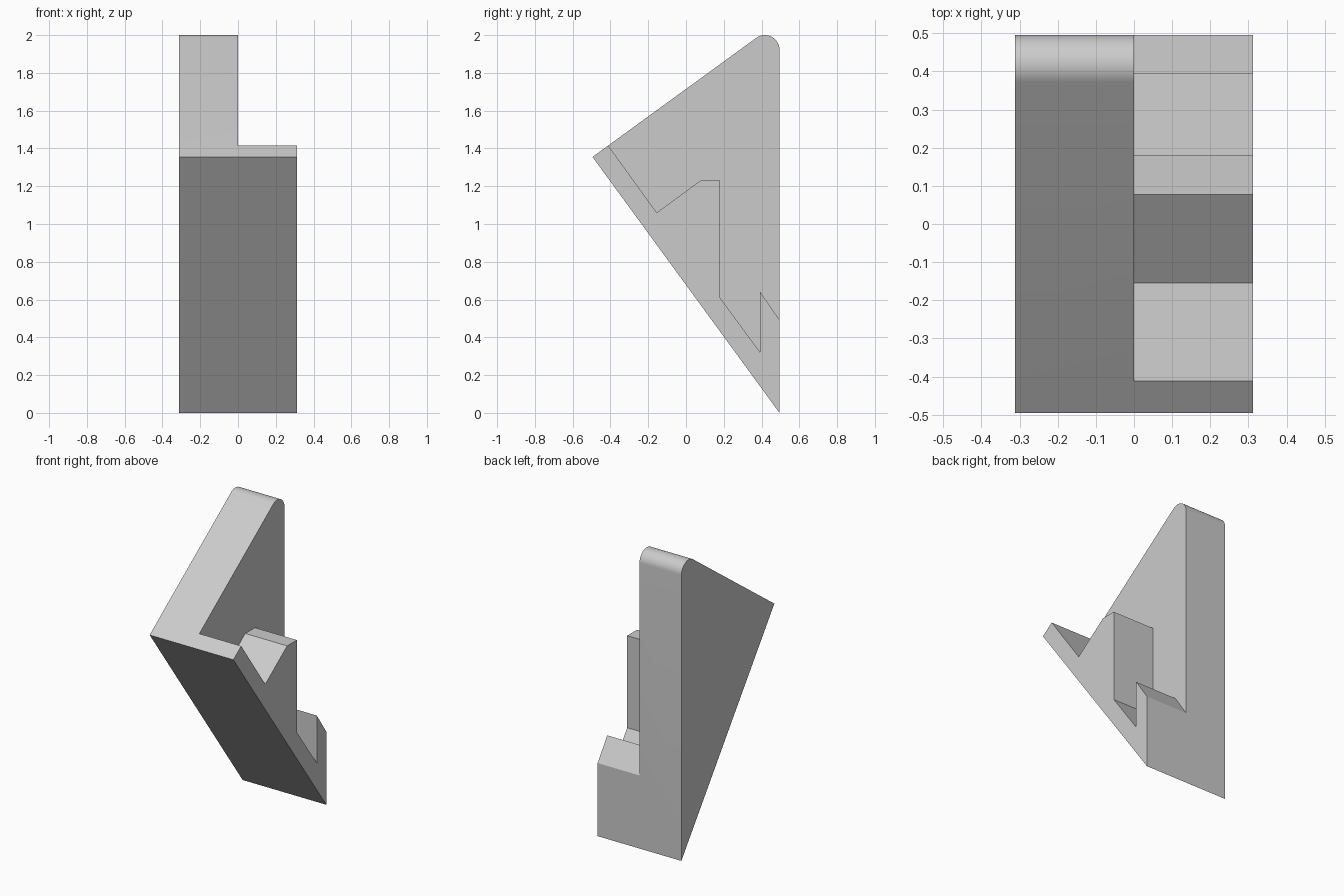
import bpy, bmesh, math

cube = bpy.data.objects.get("Cube")
if cube:
    bpy.data.objects.remove(cube, do_unlink=True)

HALF_WIDTH = 0.312
BACK = 0.495

grey = bpy.data.materials.new("light_grey")
grey.use_nodes = True
colour = (0.6, 0.6, 0.6, 1)
grey.diffuse_color = colour
grey.node_tree.nodes["Principled BSDF"].inputs["Base Color"].default_value = colour


def extrude_profile(name, profile, x0, x1):
    """Sweep a closed (y, z) profile along x."""
    bm = bmesh.new()
    face = bm.faces.new([bm.verts.new((x0, y, z)) for y, z in profile])
    swept = bmesh.ops.extrude_face_region(bm, geom=[face])["geom"]
    verts = [v for v in swept if isinstance(v, bmesh.types.BMVert)]
    bmesh.ops.translate(bm, verts=verts, vec=(x1 - x0, 0, 0))
    bmesh.ops.recalc_face_normals(bm, faces=bm.faces)
    mesh = bpy.data.meshes.new(name)
    bm.to_mesh(mesh)
    bm.free()
    mesh.materials.append(grey)
    obj = bpy.data.objects.new(name, mesh)
    bpy.context.collection.objects.link(obj)
    return obj


# Wedge body: slanted front, sloping top, rounded top corner
radius = 0.0775
start = math.radians(126.2)
steps = 16
arc = []
for i in range(steps + 1):
    a = start * i / steps
    arc.append((BACK - radius + radius * math.cos(a),
                2 - radius + radius * math.sin(a)))
body = extrude_profile("wedge_bracket", [(-BACK, 1.355), (BACK, 0)] + arc,
                       -HALF_WIDTH, HALF_WIDTH)

# Notched cutter leaves the thin hooked section on the left half
notches = [(-0.155, 1.06), (0.077, 1.23), (0.18, 1.23), (0.18, 0.61),
           (0.393, 0.32), (0.393, 0.64)]
outside = [(0.6, 0.34), (0.6, 2.2), (-0.6, 2.2), (-0.563, 1.625)]
cutter = extrude_profile("notch_cutter", notches + outside, 0, 0.5)
cutter.hide_render = True

cut = body.modifiers.new("notches", "BOOLEAN")
cut.operation = "DIFFERENCE"
cut.solver = "EXACT"
cut.object = cutter

bpy.ops.object.select_all(action="DESELECT")
bpy.context.view_layer.objects.active = body
body.select_set(True)
bpy.ops.object.modifier_apply(modifier=cut.name)
bpy.data.objects.remove(cutter, do_unlink=True)

# Smooth only the rounded corner
bpy.ops.object.shade_smooth_by_angle(angle=math.radians(25))
